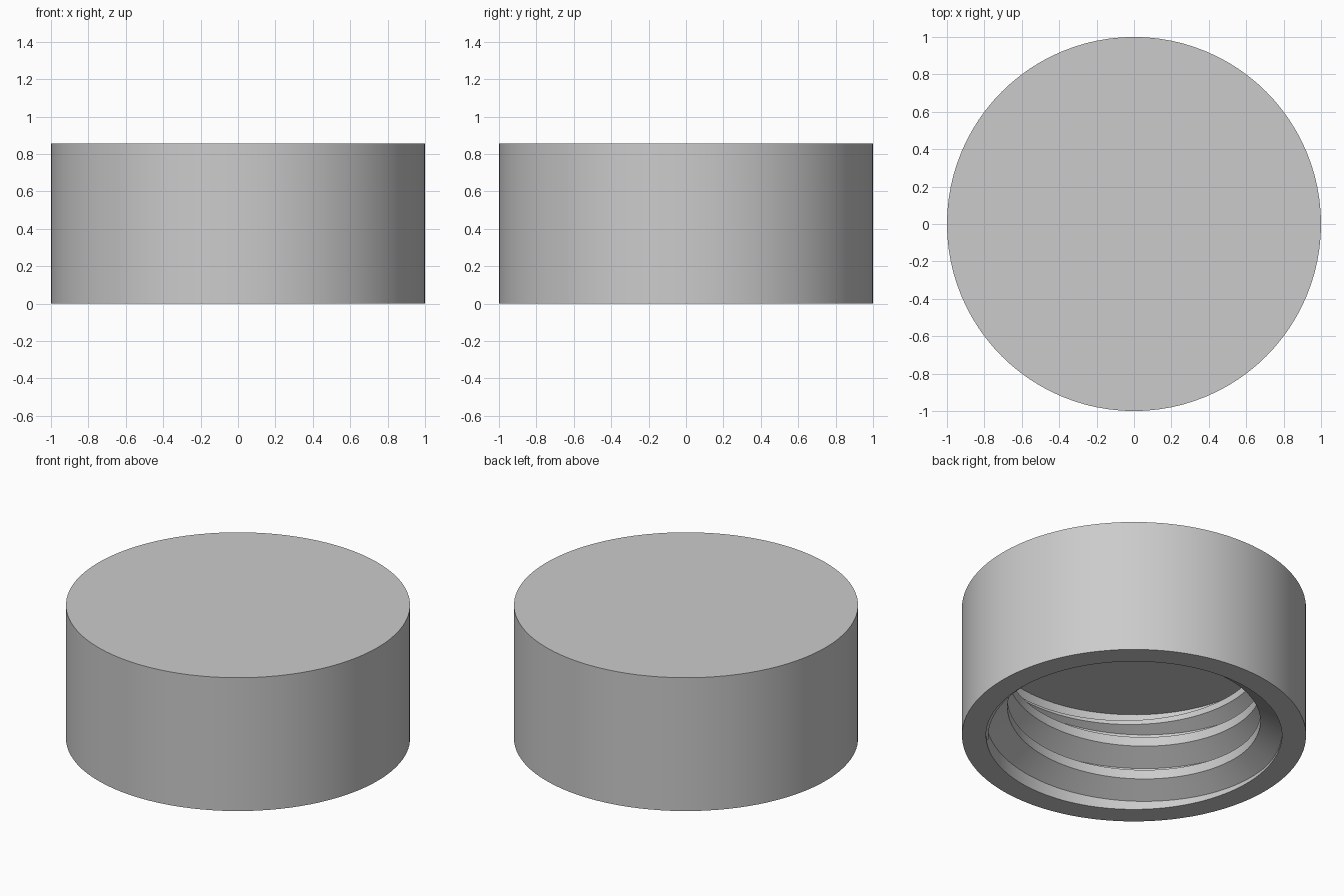
import bpy, bmesh, math

if "Cube" in bpy.data.objects:
    bpy.data.objects.remove(bpy.data.objects["Cube"], do_unlink=True)

SEGMENTS = 96
HEIGHT, CEILING = 0.855, 0.635
OUTER, INNER, DEPTH = 1.0, 0.86, 0.125
PITCH, TURNS = 0.22, 3.0

grey = bpy.data.materials.new("light_grey")
grey.use_nodes = True
colour = (0.6, 0.6, 0.6, 1)
grey.diffuse_color = colour
grey.node_tree.nodes["Principled BSDF"].inputs["Base Color"].default_value = colour


def finish(bm, name):
    bmesh.ops.recalc_face_normals(bm, faces=bm.faces)
    mesh = bpy.data.meshes.new(name)
    bm.to_mesh(mesh)
    bm.free()
    mesh.materials.append(grey)
    obj = bpy.data.objects.new(name, mesh)
    bpy.context.collection.objects.link(obj)
    bpy.ops.object.select_all(action="DESELECT")
    obj.select_set(True)
    bpy.context.view_layer.objects.active = obj
    bpy.ops.object.shade_smooth_by_angle(angle=math.radians(25))


# Cap shell: a hollow profile spun around the axis
bm = bmesh.new()
profile = [(0, CEILING), (INNER, CEILING), (INNER, 0),
           (OUTER, 0), (OUTER, HEIGHT), (0, HEIGHT)]
verts = [bm.verts.new((r, 0, z)) for r, z in profile]
edges = [bm.edges.new(pair) for pair in zip(verts, verts[1:])]
bmesh.ops.spin(bm, geom=verts + edges, cent=(0, 0, 0), axis=(0, 0, 1),
               angle=math.tau, steps=SEGMENTS, use_merge=False)
bmesh.ops.remove_doubles(bm, verts=bm.verts, dist=0.0005)
finish(bm, "cap_shell")

# Internal thread: a tapered ridge swept up a right-handed helix
bm = bmesh.new()
rings = []
steps = int(TURNS * SEGMENTS)
for i in range(steps + 1):
    t = i / SEGMENTS
    angle = math.tau * t - math.pi / 4
    size = max(0.03, min(1, 0.08 + t / 0.4, (TURNS - t) / 0.5))
    centre = min(max(PITCH * (t - 0.02), 0.115 * size + 0.01), 0.55)
    crest = INNER - DEPTH * size
    section = [(INNER + 0.01, -0.115), (crest, -0.03), (crest, 0.03), (INNER + 0.01, 0.08)]
    rings.append([bm.verts.new((r * math.cos(angle), r * math.sin(angle), centre + dz * size))
                  for r, dz in section])
for a, b in zip(rings, rings[1:]):
    for j in range(4):
        k = (j + 1) % 4
        bm.faces.new((a[j], a[k], b[k], b[j]))
bm.faces.new(rings[0])
bm.faces.new(rings[-1])
finish(bm, "inner_thread")
